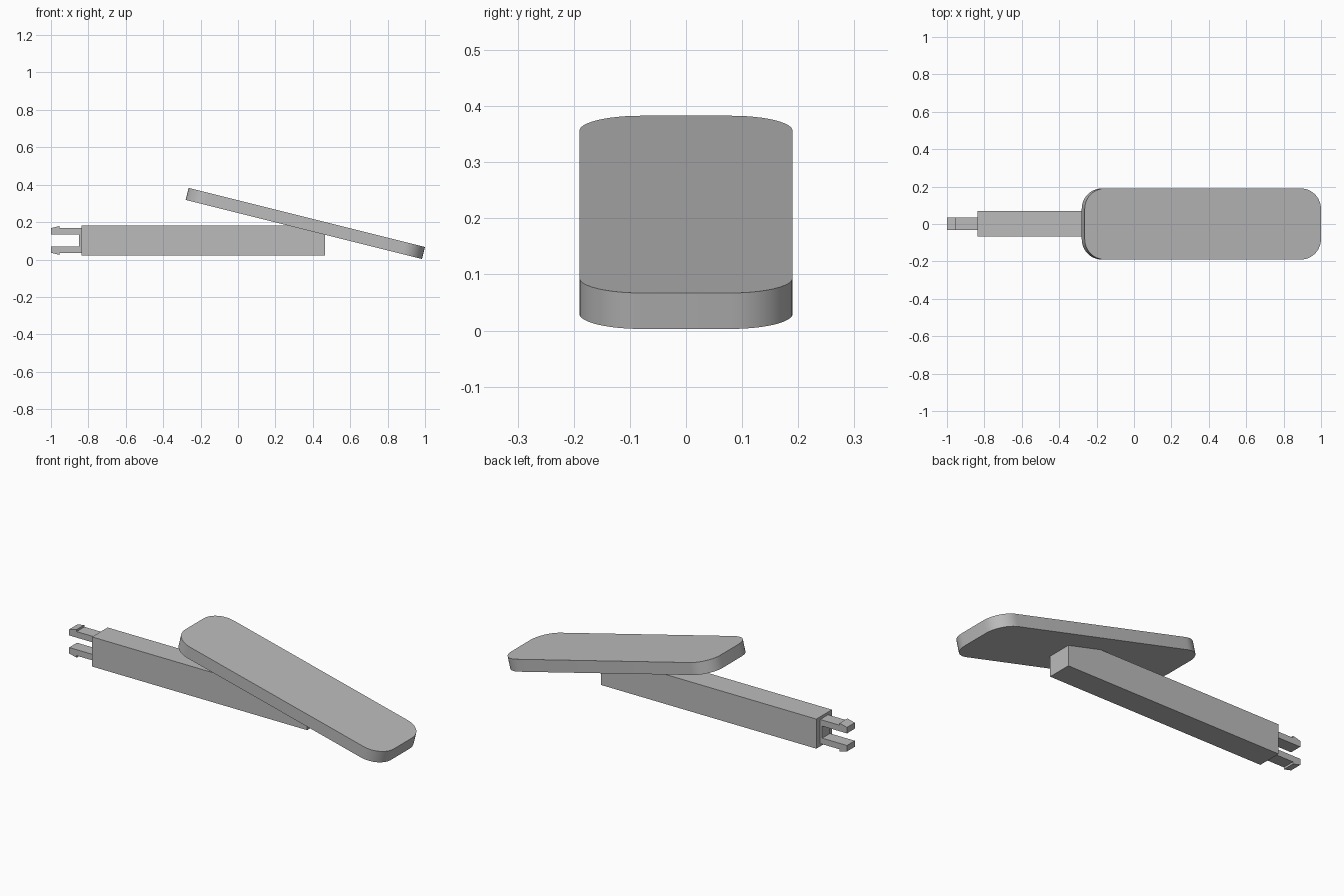
import bpy, bmesh, math
from mathutils import Matrix

cube = bpy.data.objects.get("Cube")
if cube:
    bpy.data.objects.remove(cube, do_unlink=True)

grey = bpy.data.materials.new("plain grey")
grey.use_nodes = True
grey.diffuse_color = (0.5, 0.5, 0.5, 1)
grey.node_tree.nodes["Principled BSDF"].inputs["Base Color"].default_value = (0.5, 0.5, 0.5, 1)


def extrude_profile(name, points, depth, matrix):
    """Extrude a flat outline symmetrically along its local z axis."""
    bm = bmesh.new()
    base = bm.faces.new([bm.verts.new((x, y, -depth / 2)) for x, y in points])
    top = bmesh.ops.extrude_face_region(bm, geom=[base])["geom"]
    verts = [v for v in top if isinstance(v, bmesh.types.BMVert)]
    bmesh.ops.translate(bm, vec=(0, 0, depth), verts=verts)
    bmesh.ops.recalc_face_normals(bm, faces=bm.faces)
    bm.transform(matrix)
    mesh = bpy.data.meshes.new(name)
    bm.to_mesh(mesh)
    bm.free()
    mesh.materials.append(grey)
    obj = bpy.data.objects.new(name, mesh)
    bpy.context.collection.objects.link(obj)
    return obj


def rounded_rectangle(length, width, radius, steps=12):
    points = []
    for i, (sx, sy) in enumerate([(1, 1), (-1, 1), (-1, -1), (1, -1)]):
        for k in range(steps + 1):
            a = math.pi / 2 * (i + k / steps)
            points.append((sx * (length / 2 - radius) + radius * math.cos(a),
                           sy * (width / 2 - radius) + radius * math.sin(a)))
    return points


# Outlines drawn in the x-z plane, thickness running along y
upright = Matrix.Rotation(math.pi / 2, 4, "X")

# Straight square-section bar
bar_outline = [(-0.838, 0.021), (0.465, 0.021), (0.465, 0.183), (-0.838, 0.183)]
extrude_profile("handle_bar", bar_outline, 0.135, Matrix.Translation((0, 0.002, 0)) @ upright)

# Forked clip: barbed prongs mirrored about the bar's axis, joined by a web
axis = 0.102
half = [(-0.80, 0.066), (-0.955, 0.066), (-0.955, 0.077), (-1.0, 0.066),
        (-1.0, 0.033), (-0.85, 0.033)]
clip_outline = [(x, axis + h) for x, h in half] + [(x, axis - h) for x, h in reversed(half)]
extrude_profile("forked_clip", clip_outline, 0.068, Matrix.Translation((0, 0.002, 0)) @ upright)

# Tilted paddle with rounded corners
tilt = Matrix.Translation((0.36, 0, 0.193)) @ Matrix.Rotation(math.radians(14.04), 4, "Y")
paddle = extrude_profile("paddle", rounded_rectangle(1.302, 0.38, 0.11), 0.066, tilt)
bpy.context.view_layer.objects.active = paddle
paddle.select_set(True)
bpy.ops.object.shade_smooth_by_angle(angle=math.radians(30))
